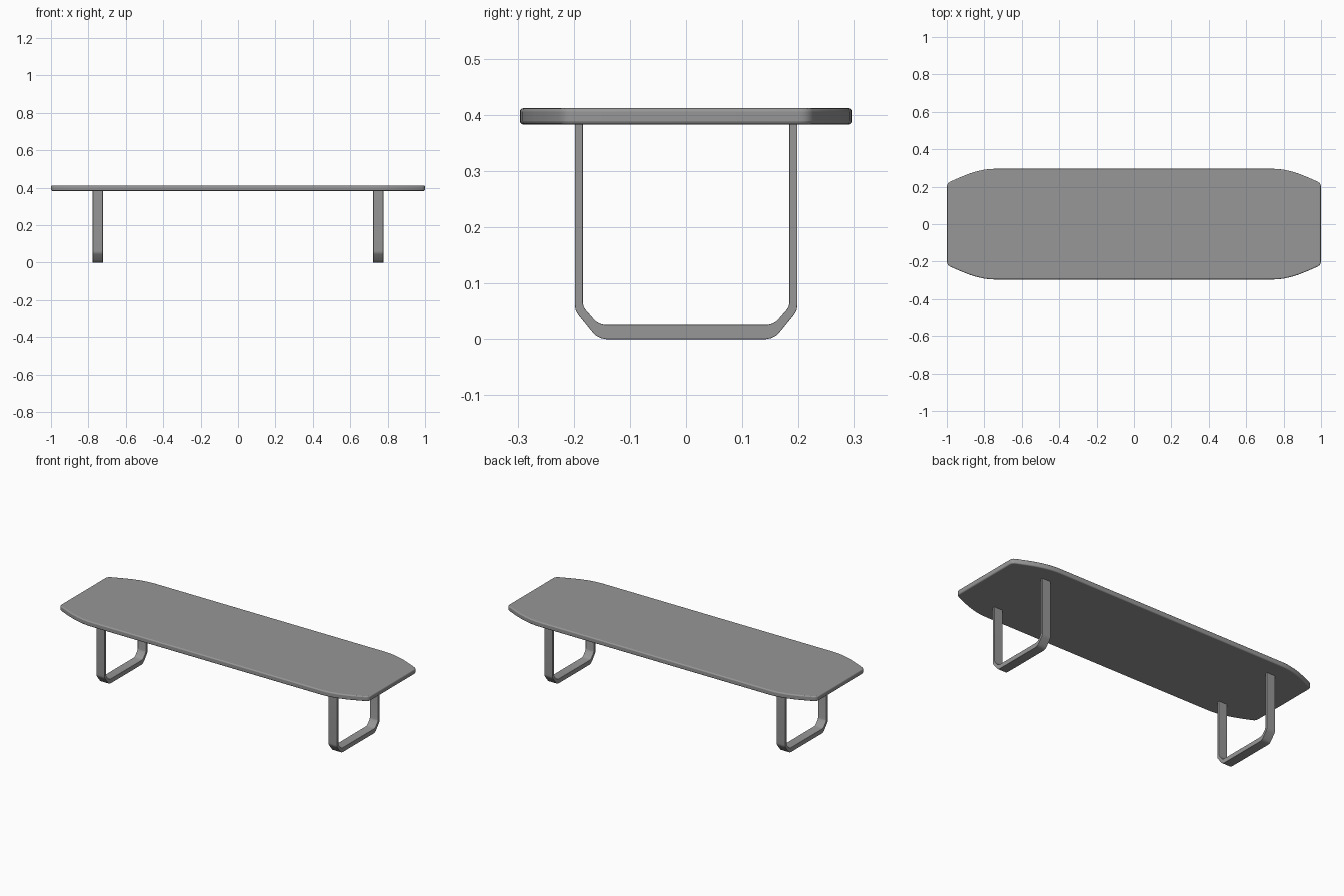
import bpy
import bmesh
from mathutils import Vector

cube = bpy.data.objects.get("Cube")
if cube:
    bpy.data.objects.remove(cube, do_unlink=True)

grey = bpy.data.materials.new("matte_grey")
grey.use_nodes = True
GREY = (0.31, 0.31, 0.31, 1)
grey.diffuse_color = GREY
grey.node_tree.nodes["Principled BSDF"].inputs["Base Color"].default_value = GREY


def extrude_outline(name, points, depth, bevel):
    """Closed outline of 3D points, extruded along depth, with softened rims."""
    bm = bmesh.new()
    face = bm.faces.new([bm.verts.new(p) for p in points])
    result = bmesh.ops.extrude_face_region(bm, geom=[face])
    moved = [v for v in result["geom"] if isinstance(v, bmesh.types.BMVert)]
    bmesh.ops.translate(bm, verts=moved, vec=Vector(depth))
    bmesh.ops.recalc_face_normals(bm, faces=bm.faces)
    mesh = bpy.data.meshes.new(name)
    bm.to_mesh(mesh)
    bm.free()
    mesh.materials.append(grey)
    obj = bpy.data.objects.new(name, mesh)
    bpy.context.collection.objects.link(obj)
    mod = obj.modifiers.new("soft_rim", "BEVEL")
    mod.width = bevel
    mod.segments = 3
    mod.limit_method = "ANGLE"
    mod.angle_limit = 1.1
    bpy.ops.object.select_all(action="DESELECT")
    obj.select_set(True)
    bpy.context.view_layer.objects.active = obj
    bpy.ops.object.shade_smooth_by_angle(angle=0.6)
    return obj


# Table top: one rounded corner, mirrored round to all four
corner = [(0.999, 0.2), (0.998, 0.21), (0.993, 0.219), (0.984, 0.226), (0.93, 0.25),
          (0.88, 0.27), (0.84, 0.282), (0.80, 0.291), (0.765, 0.295), (0.73, 0.296)]
half = corner + [(-x, y) for x, y in reversed(corner)]
outline = half + [(x, -y) for x, y in reversed(half)]
extrude_outline("table_top", [(x, y, 0.383) for x, y in outline], (0, 0, 0.029), 0.006)

# Sled legs: flat bar bent into a U, thicker along the floor
outer = [(0.198, 0.39), (0.198, 0.062), (0.197, 0.053), (0.192, 0.044), (0.166, 0.012),
         (0.160, 0.006), (0.152, 0.002), (0.142, 0)]
inner = [(0.184, 0.39), (0.184, 0.065), (0.182, 0.058), (0.178, 0.052), (0.165, 0.037),
         (0.160, 0.032), (0.153, 0.028), (0.144, 0.026)]
bar = outer + [(-y, z) for y, z in reversed(outer)]
bar += [(-y, z) for y, z in inner] + [(y, z) for y, z in reversed(inner)]
for name, x in (("left_leg", 0.75), ("right_leg", -0.75)):
    extrude_outline(name, [(x - 0.027, y, z) for y, z in bar], (0.054, 0, 0), 0.001)
